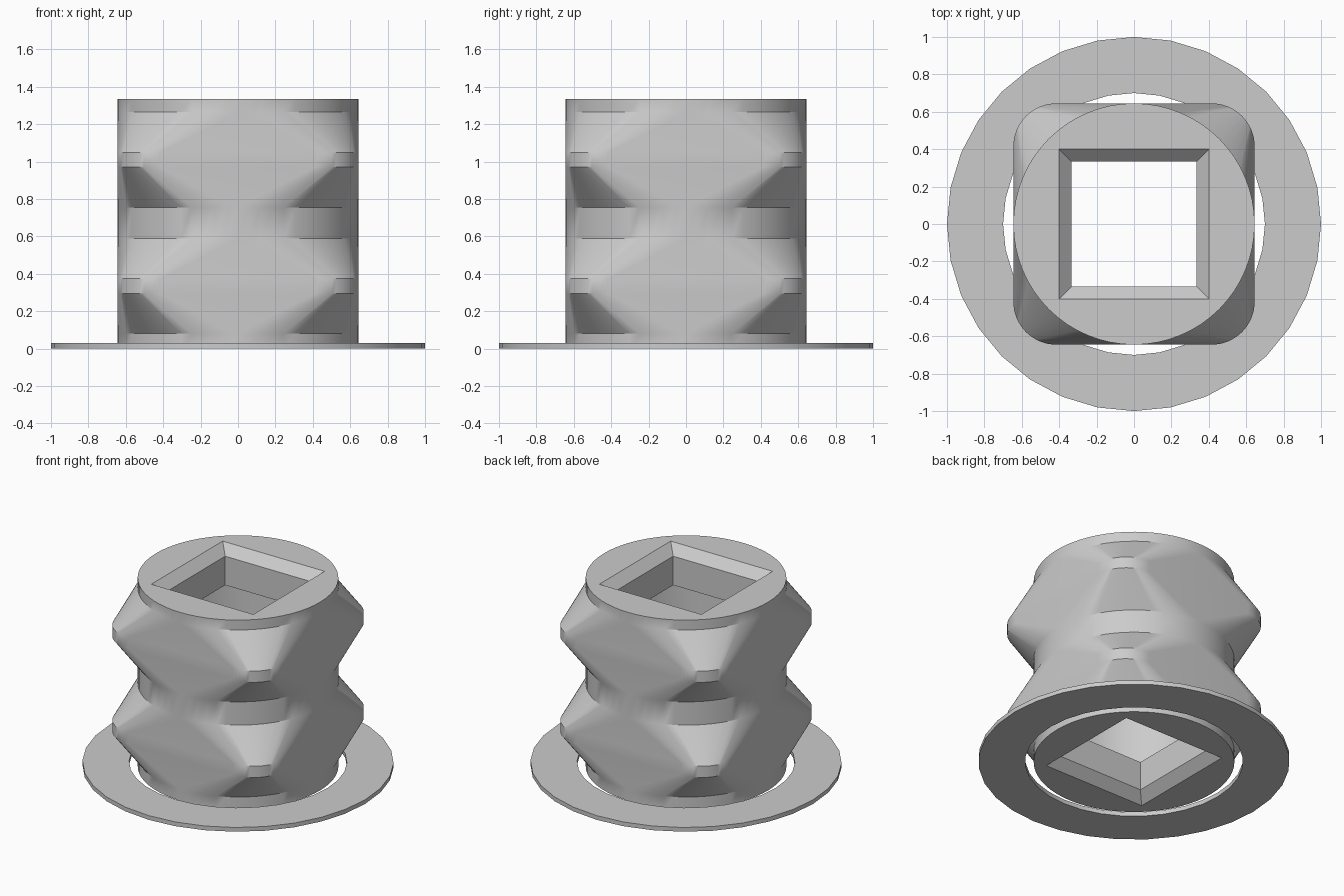
import bpy, bmesh, math

if "Cube" in bpy.data.objects:
    bpy.data.objects.remove(bpy.data.objects["Cube"])

grey = bpy.data.materials.new("grey")
grey.diffuse_color = (0.6, 0.6, 0.6, 1)
grey.use_nodes = True
grey.node_tree.nodes["Principled BSDF"].inputs["Base Color"].default_value = grey.diffuse_color


def section(c, r, z, steps):
    """Rounded square: corner centres at +-c, corner radius r (c=0 gives a circle, r=0 a square)."""
    pts = []
    for k in range(4):
        mid = math.radians(45 + 90 * k)
        sx, sy = math.copysign(1, math.cos(mid)), math.copysign(1, math.sin(mid))
        for i in range(steps + 1):
            a = math.radians(90 * (k + i / steps))
            pts.append((c * sx + r * math.cos(a), c * sy + r * math.sin(a), z))
    return pts


def closed_loft(name, sections, steps):
    """Skin the sections in order and join the last one back to the first."""
    bm = bmesh.new()
    rows = [[bm.verts.new(p) for p in section(*s, steps)] for s in sections]
    n = len(rows[0])
    for a, b in zip(rows, rows[1:] + rows[:1]):
        for i in range(n):
            j = (i + 1) % n
            bm.faces.new((a[i], a[j], b[j], b[i]))
    bmesh.ops.remove_doubles(bm, verts=bm.verts, dist=1e-4)
    bmesh.ops.recalc_face_normals(bm, faces=bm.faces)
    me = bpy.data.meshes.new(name)
    bm.to_mesh(me)
    bm.free()
    me.materials.append(grey)
    ob = bpy.data.objects.new(name, me)
    bpy.context.collection.objects.link(ob)
    bpy.ops.object.select_all(action='DESELECT')
    ob.select_set(True)
    bpy.context.view_layer.objects.active = ob
    bpy.ops.object.shade_smooth_by_angle(angle=math.radians(30))
    return ob


R, H = 0.645, 1.335      # neck radius, total height
CR = 0.23                # bulge corner radius

# Outside: round necks swelling into two rounded-square bulges
body = [(0, R, 0)]
for z in (0.08, 0.755):
    body += [(0, R, z), (R - CR, CR, z + 0.215), (R - CR, CR, z + 0.295), (0, R, z + 0.51)]
body.append((0, R, H))

# Inside: chamfered square openings leading into a round chamber
body += [(0.4, 0, H), (0.335, 0, H - 0.065), (0.335, 0, H - 0.27), (0, 0.55, H - 0.27),
         (0, 0.55, 0.27), (0.335, 0, 0.27), (0.335, 0, 0.065), (0.4, 0, 0)]
closed_loft("grip_body", body, 16)

# Loose flat ring around the foot
closed_loft("base_ring", [(0, 1, 0), (0, 1, 0.03), (0, 0.7, 0.03), (0, 0.7, 0)], 8)
